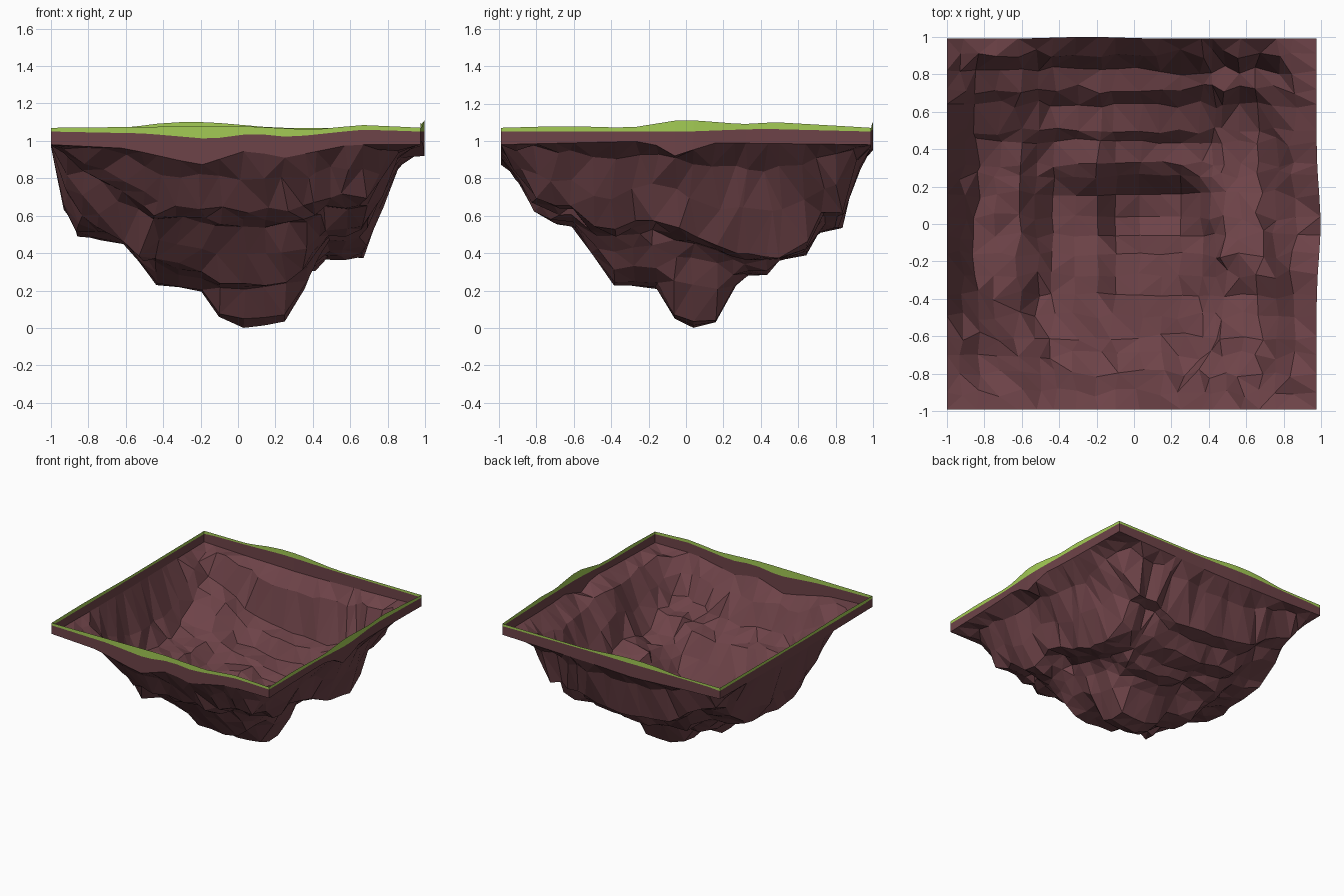
import bpy, bmesh, random
from math import exp

if "Cube" in bpy.data.objects:
    bpy.data.objects.remove(bpy.data.objects["Cube"])

random.seed(7)

# Lowest-point profiles of the rock: (position, height)
FRONT = [(-1, .97), (-.91, .64), (-.84, .49), (-.73, .48), (-.62, .46), (-.52, .35), (-.43, .23),
         (-.31, .22), (-.19, .20), (-.1, .06), (.03, 0), (.14, .01), (.25, .02), (.36, .19), (.42, .31),
         (.48, .37), (.57, .37), (.67, .38), (.76, .6), (.85, .82), (.975, .97)]
SIDE = [(-.99, .9), (-.9, .8), (-.8, .63), (-.7, .56), (-.6, .55), (-.49, .39), (-.38, .23), (-.27, .22),
        (-.16, .21), (-.06, .05), (.04, 0), (.16, .03), (.26, .23), (.32, .28), (.44, .29), (.5, .36),
        (.64, .4), (.72, .52), (.82, .54), (.91, .84), (.99, .97)]
# Deep lobes that hang down fully: x, y, radius
LOBES = [(.57, .45, .24), (-.72, .2, .3), (-.58, -.45, .15), (-.1, .76, .22)]
# Local rises: x, y, radius, height change
LUMPS = [(-.43, -.38, .13, .08), (.65, -.15, .28, .17), (-.9, -.65, .3, .15), (-.9, .8, .25, .1),
         (-.2, .35, .15, .06)]
# Rim heights along each side: rock edge, soil top, grass top
RIM = {
    'front': ([(-1, .98), (-.6, .96), (-.2, .87), (.05, .95), (.25, .91), (.6, .98), (1, .98)],
              [(-1, 1.05), (-.5, 1.04), (-.15, 1.01), (.08, 1.04), (.28, 1.02), (.66, 1.06), (1, 1.05)],
              [(-1, 1.07), (0, 1.08), (.4, 1.06), (.66, 1.085), (1, 1.07)]),
    'right': ([(-1, .98), (-.2, 1), (-.06, .92), (.15, .99), (1, .98)],
              [(-1, 1.05), (0, 1.05), (.4, 1.065), (1, 1.05)],
              [(-1, 1.07), (-.65, 1.08), (-.3, 1.07), (-.05, 1.11), (.05, 1.11), (.3, 1.09), (.48, 1.1), (1, 1.07)]),
    'back': ([(-1, .98), (-.2, .95), (1, .98)], [(-1, 1.05), (-.3, 1.06), (1, 1.05)],
             [(-1, 1.07), (-.6, 1.07), (-.37, 1.1), (-.15, 1.1), (.2, 1.07), (1, 1.07)]),
    'left': ([(-1, .98), (0, .97), (1, .98)], [(-1, 1.045), (1, 1.045)],
             [(-1, 1.07), (-.6, 1.075), (0, 1.065), (1, 1.07)])}


def lerp(pts, t):
    for (a, za), (b, zb) in zip(pts, pts[1:]):
        if t <= b:
            return za + (zb - za) * max(0, (t - a) / (b - a))
    return pts[-1][1]


def falloff(x, y, a, b, r, power):
    return exp(-(((x - a) ** 2 + (y - b) ** 2) / r ** 2) ** power)


def rock_height(x, y):
    f, g = lerp(FRONT, x), lerp(SIDE, y)
    rounded = (f ** 2.4 + g ** 2.4) ** (1 / 2.4)
    rounded += sum(d * falloff(x, y, a, b, r, 1) for a, b, r, d in LUMPS)
    w = max(falloff(x, y, a, b, r, 3) for a, b, r in LOBES)
    return min(w * max(f, g) + (1 - w) * rounded, .96)


def material(name, color):
    m = bpy.data.materials.new(name)
    m.diffuse_color = (*color, 1)
    m.use_nodes = True
    m.node_tree.nodes["Principled BSDF"].inputs["Base Color"].default_value = m.diffuse_color
    return m


def make_object(name, bm, mat):
    me = bpy.data.meshes.new(name)
    bm.to_mesh(me)
    bm.free()
    me.materials.append(mat)
    bpy.context.collection.objects.link(bpy.data.objects.new(name, me))


soil = material('soil', (.155, .056, .065))
grass = material('grass', (.37, .6, .09))
xs, ys = [p[0] for p in FRONT], [p[0] for p in SIDE]
nx, ny = len(xs), len(ys)

# Perimeter of the grid, counter-clockwise from the front left corner
ring = ([(i, 0, 'front') for i in range(nx - 1)] + [(nx - 1, j, 'right') for j in range(ny - 1)]
        + [(i, ny - 1, 'back') for i in range(nx - 1, 0, -1)] + [(0, j, 'left') for j in range(ny - 1, 0, -1)])


def rim_point(i, j, side, level):
    x, y = xs[i], ys[j]
    z = lerp(RIM[side][level], x if side in ('front', 'back') else y)
    if side == 'right':                # gentle outward swell of the rim
        x += .022 * exp(-(y / .25) ** 2)
    elif side == 'back':
        y += .01 * exp(-((x + .25) / .25) ** 2)
    return x, y, z


def band(name, low, high, mat):
    bm = bmesh.new()
    a, b = [[bm.verts.new(rim_point(*r, lv)) for r in ring] for lv in (low, high)]
    for k in range(len(ring)):
        n = (k + 1) % len(ring)
        bm.faces.new((a[k], a[n], b[n], b[k]))
    make_object(name, bm, mat)


# Rock underside: terraced, jittered open bowl
bm = bmesh.new()
border = {(i, j): rim_point(i, j, s, 0) for i, j, s in ring}
V = {}
for i, x in enumerate(xs):
    for j, y in enumerate(ys):
        co = border.get((i, j))
        if co is None:
            dx, dy = random.uniform(-.025, .025), random.uniform(-.025, .025)
            z = rock_height(x, y)
            deep = min(1, z / .5)
            co = (x + dx * deep, y + dy * deep, z + deep * random.uniform(-.015, .02))
        V[i, j] = bm.verts.new(co)
for i in range(nx - 1):
    for j in range(ny - 1):
        bm.faces.new((V[i, j], V[i, j + 1], V[i + 1, j + 1], V[i + 1, j]))
bmesh.ops.triangulate(bm, faces=bm.faces[:])
make_object('rock_underside', bm, soil)

# Rim bands
band('soil_rim', 0, 1, soil)
band('grass_edge', 1, 2, grass)
